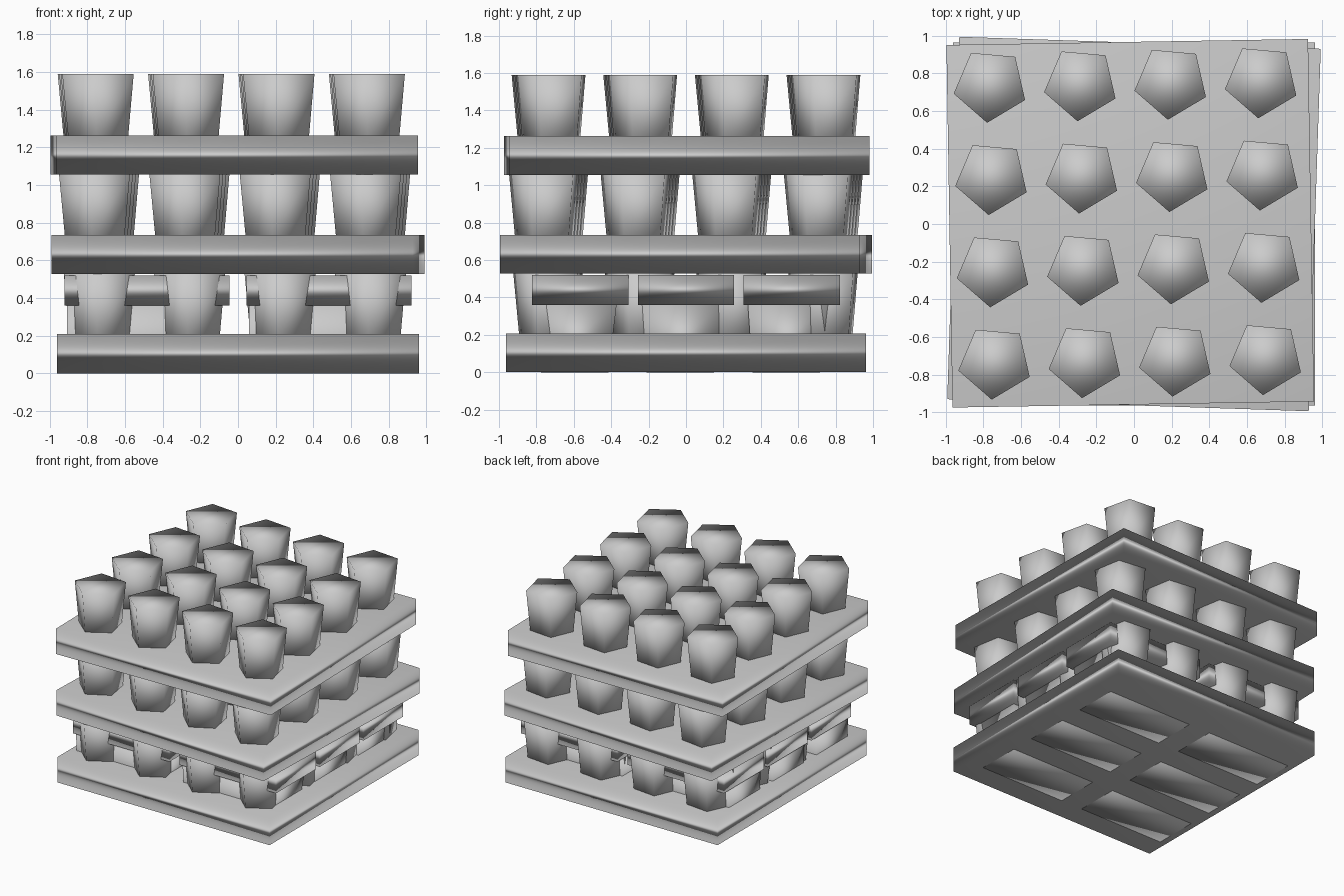
import bpy
from math import cos, sin, radians
from mathutils import Matrix, Vector

if "Cube" in bpy.data.objects:
    bpy.data.objects.remove(bpy.data.objects["Cube"])

GREY = (0.6, 0.6, 0.6, 1)
grey = bpy.data.materials.new("plain grey")
grey.use_nodes = True
grey.diffuse_color = GREY
grey.node_tree.nodes["Principled BSDF"].inputs["Base Color"].default_value = GREY


def prism(name, bottom, top, z0, z1, place):
    """Closed solid between two outlines, softly shaded over all edges."""
    n = len(bottom)
    verts = [place @ Vector((x, y, z0)) for x, y in bottom]
    verts += [place @ Vector((x, y, z1)) for x, y in top]
    faces = [tuple(reversed(range(n))), tuple(range(n, 2 * n))]
    faces += [(i, (i + 1) % n, (i + 1) % n + n, i + n) for i in range(n)]
    mesh = bpy.data.meshes.new(name)
    mesh.from_pydata(verts, [], faces)
    mesh.materials.append(grey)
    mesh.polygons.foreach_set("use_smooth", [True] * len(faces))
    obj = bpy.data.objects.new(name, mesh)
    bpy.context.collection.objects.link(obj)
    soft = obj.modifiers.new("area normals", "WEIGHTED_NORMAL")
    soft.mode = "FACE_AREA"
    return obj


def rectangle(cx, cy, w, d):
    return [(cx + sx * w / 2, cy + sy * d / 2)
            for sx, sy in ((-1, -1), (1, -1), (1, 1), (-1, 1))]


def pentagon(cx, cy, r):
    angles = [radians(-96 + 72 * i) for i in range(5)]
    return [(cx + r * cos(a), cy + r * sin(a)) for a in angles]


# Three stacked levels, each a slightly turned slab carrying 16 columns
STOREY, SLAB = 0.527, 0.208
levels = {"lower": (0, 0, 0), "middle": (0, 0, -1.9), "upper": (-0.02, 0.004, 0.95)}
for n, (level, (x, y, turn)) in enumerate(levels.items()):
    place = Matrix.Translation((x, y, n * STOREY)) @ Matrix.Rotation(radians(turn), 4, "Z")
    slab = rectangle(0, 0, 1.92, 1.925)
    prism(level + "_slab", slab, slab, 0, SLAB, place)
    for i in range(4):
        for j in range(4):
            cx, cy = (i - 1.5) * 0.48 - 0.01, (j - 1.5) * 0.49 + 0.01
            prism(f"{level}_column_{i}_{j}", pentagon(cx, cy, 0.167),
                  pentagon(cx, cy, 0.2), SLAB - 0.02, 0.535, place)

# Six capped blocks standing between the lower columns
ground = Matrix.Identity(4)
for i in range(2):
    for j in range(3):
        cx, cy = (i - 0.5) * 0.965, (j - 1) * 0.565
        cap = rectangle(cx, cy, 0.875, 0.515)
        prism(f"block_cap_{i}_{j}", cap, cap, 0.36, 0.52, ground)
        prism(f"block_body_{i}_{j}", rectangle(cx - 0.04, cy - 0.03, 0.77, 0.36),
              rectangle(cx - 0.02, cy - 0.02, 0.81, 0.43), -0.001, 0.37, ground)
